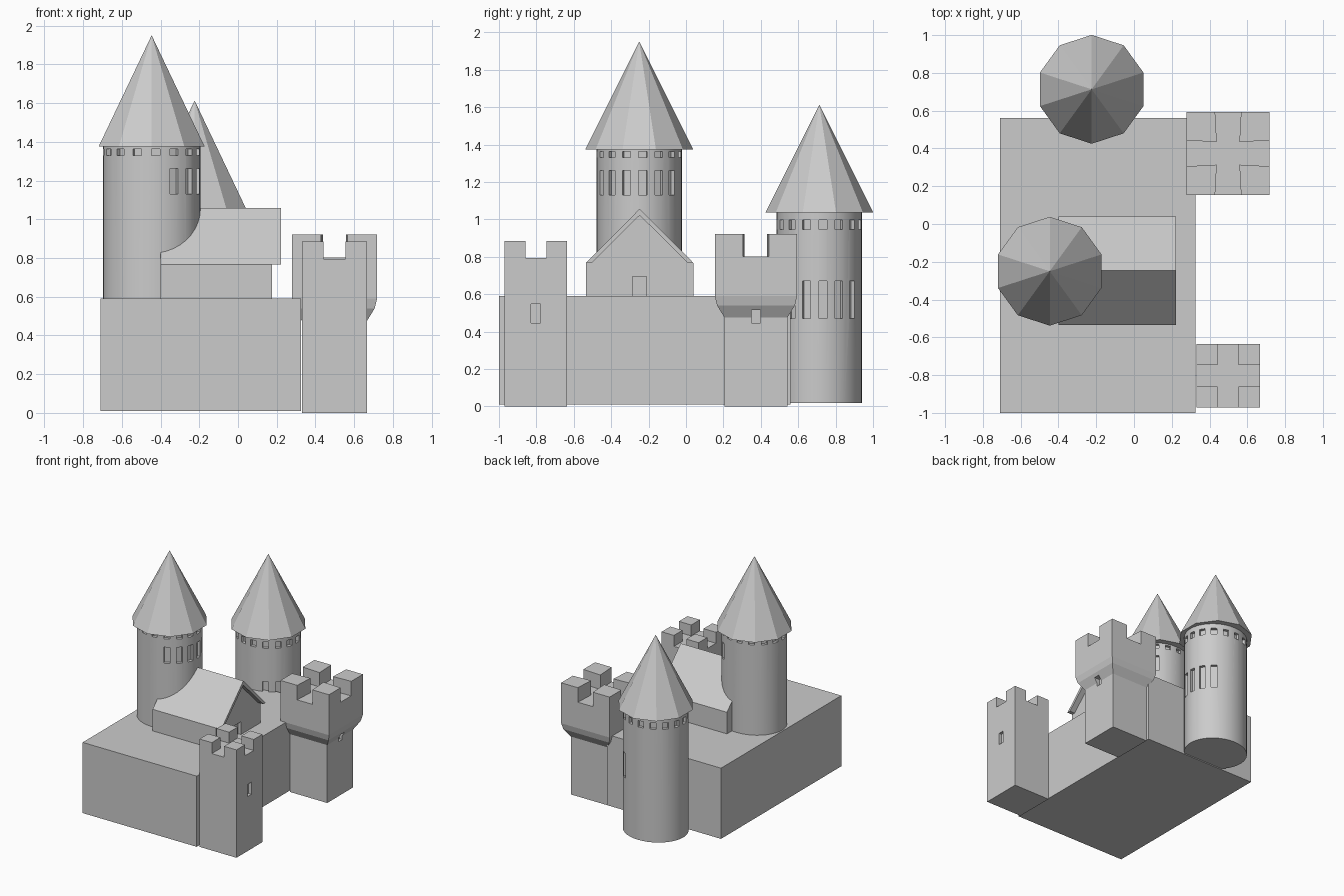
import bpy, bmesh
from math import sin, cos, pi, radians
from mathutils import Vector

if "Cube" in bpy.data.objects:
    bpy.data.objects.remove(bpy.data.objects["Cube"])


def finish(name, bm):
    bmesh.ops.recalc_face_normals(bm, faces=bm.faces[:])
    me = bpy.data.meshes.new(name)
    bm.to_mesh(me)
    bm.free()
    ob = bpy.data.objects.new(name, me)
    bpy.context.collection.objects.link(ob)
    return ob


def loft(name, rings):
    """Skin a stack of equal-length rings and cap both ends."""
    bm = bmesh.new()
    vs = [[bm.verts.new(p) for p in r] for r in rings]
    n = len(rings[0])
    for a, b in zip(vs, vs[1:]):
        for i in range(n):
            bm.faces.new((a[i], a[(i + 1) % n], b[(i + 1) % n], b[i]))
    bm.faces.new(vs[0])
    bm.faces.new(vs[-1])
    return finish(name, bm)


def square(cx, cy, h, z):
    return [(cx + sx * h, cy + sy * h, z) for sx, sy in ((-1, -1), (1, -1), (1, 1), (-1, 1))]


def box(name, x0, x1, y0, y1, z0, z1):
    return loft(name, [[(x0, y0, z), (x1, y0, z), (x1, y1, z), (x0, y1, z)] for z in (z0, z1)])


def carve(ob, cutter):
    m = ob.modifiers.new("cut", 'BOOLEAN')
    m.operation = 'DIFFERENCE'
    m.solver = 'EXACT'
    m.object = cutter
    bpy.context.view_layer.objects.active = ob
    bpy.ops.object.modifier_apply(modifier=m.name)
    bpy.data.objects.remove(cutter)


def window_ring(cx, cy, angles, z0, z1, w=0.045):
    """Boxes that bite into an oval wall at the given angles."""
    bm = bmesh.new()
    for a in angles:
        c = Vector((cx + 0.252 * cos(a), cy + 0.228 * sin(a), 0))
        out, side = Vector((cos(a), sin(a), 0)), Vector((-sin(a), cos(a), 0))
        quad = [c + out * o + side * s for o, s in
                ((-.025, -w / 2), (.05, -w / 2), (.05, w / 2), (-.025, w / 2))]
        lo = [bm.verts.new(p + Vector((0, 0, z0))) for p in quad]
        hi = [bm.verts.new(p + Vector((0, 0, z1))) for p in quad]
        bm.faces.new(lo)
        bm.faces.new(hi)
        for i in range(4):
            j = (i + 1) % 4
            bm.faces.new((lo[i], lo[j], hi[j], hi[i]))
    return finish("window_cutter", bm)


def round_tower(name, cx, cy, z0, z1, apex, small, tall):
    # oval wall with a ring of slots and a row of windows on the right side
    wall = loft(name + "_wall", [[(cx + .252 * cos(i * pi / 20), cy + .228 * sin(i * pi / 20), z)
                                  for i in range(40)] for z in (z0, z1 + .005)])
    ang = [radians(5 + 22.5 * k) for k in range(-3, 13)]
    carve(wall, window_ring(cx, cy, ang, *small))
    carve(wall, window_ring(cx, cy, ang[:6], *tall))
    bpy.ops.object.select_all(action='DESELECT')
    wall.select_set(True)
    bpy.context.view_layer.objects.active = wall
    bpy.ops.object.shade_smooth_by_angle(angle=radians(20))
    # ten-sided pointed roof
    bm = bmesh.new()
    rim = [bm.verts.new((cx + .288 * sin(i * pi / 5), cy + .288 * cos(i * pi / 5), z1))
           for i in range(10)]
    top = bm.verts.new((cx, cy, apex))
    bm.faces.new(rim)
    for i in range(10):
        bm.faces.new((rim[i], rim[(i + 1) % 10], top))
    finish(name + "_roof", bm)


def square_tower(name, cx, cy, profile, notch_z, wi, wo, win):
    tower = loft(name, [square(cx, cy, h, z) for z, h in profile])
    # crossed slots leave four corner merlons
    plan = [(-.3, -wo), (-wi, -wi), (wi, -wi), (.3, -wo), (.3, wo), (wi, wi), (-wi, wi), (-.3, wo)]
    for swap in (False, True):
        pts = [(v, u) if swap else (u, v) for u, v in plan]
        carve(tower, loft("notch_cutter", [[(cx + u, cy + v, z) for u, v in pts]
                                           for z in (notch_z, 1.1)]))
    # arrow slit on the right face
    carve(tower, box("slit_cutter", cx + profile[0][1] - .025, cx + .4, cy - .025, cy + .025, *win))


# main block
box("castle_base", -.71, .325, -1, .56, .01, .59)

# round towers
round_tower("main_tower", -.446, -.25, .58, 1.375, 1.95, (1.33, 1.363), (1.13, 1.262))
round_tower("rear_tower", -.224, .713, .018, 1.037, 1.613, (.945, .997), (.47, .67))

# square towers
square_tower("front_square_tower", .498, -.803, [(0, .168), (.885, .168)],
             .795, .056, .056, (.447, .547))
square_tower("rear_square_tower", .498, .374,
             [(0, .168), (.475, .168), (.54, .208), (.59, .22), (.922, .22)],
             .803, .06, .073, (.447, .515))

# hall with gable and door
gable = [(-.535, .585), (.04, .585), (.04, .767), (-.2475, 1.035), (-.535, .767)]
hall = loft("hall_walls", [[(x, y, z) for y, z in gable] for x in (-.40, .175)])
carve(hall, box("door_cutter", .15, .3, -.287, -.212, .5, .695))

# hall roof slab
slab = [(-.535, .767), (-.2475, 1.057), (.04, .767), (.01, .767), (-.2475, 1.022), (-.505, .767)]
loft("hall_roof", [[(x, y, z) for y, z in slab] for x in (-.40, .222)])
